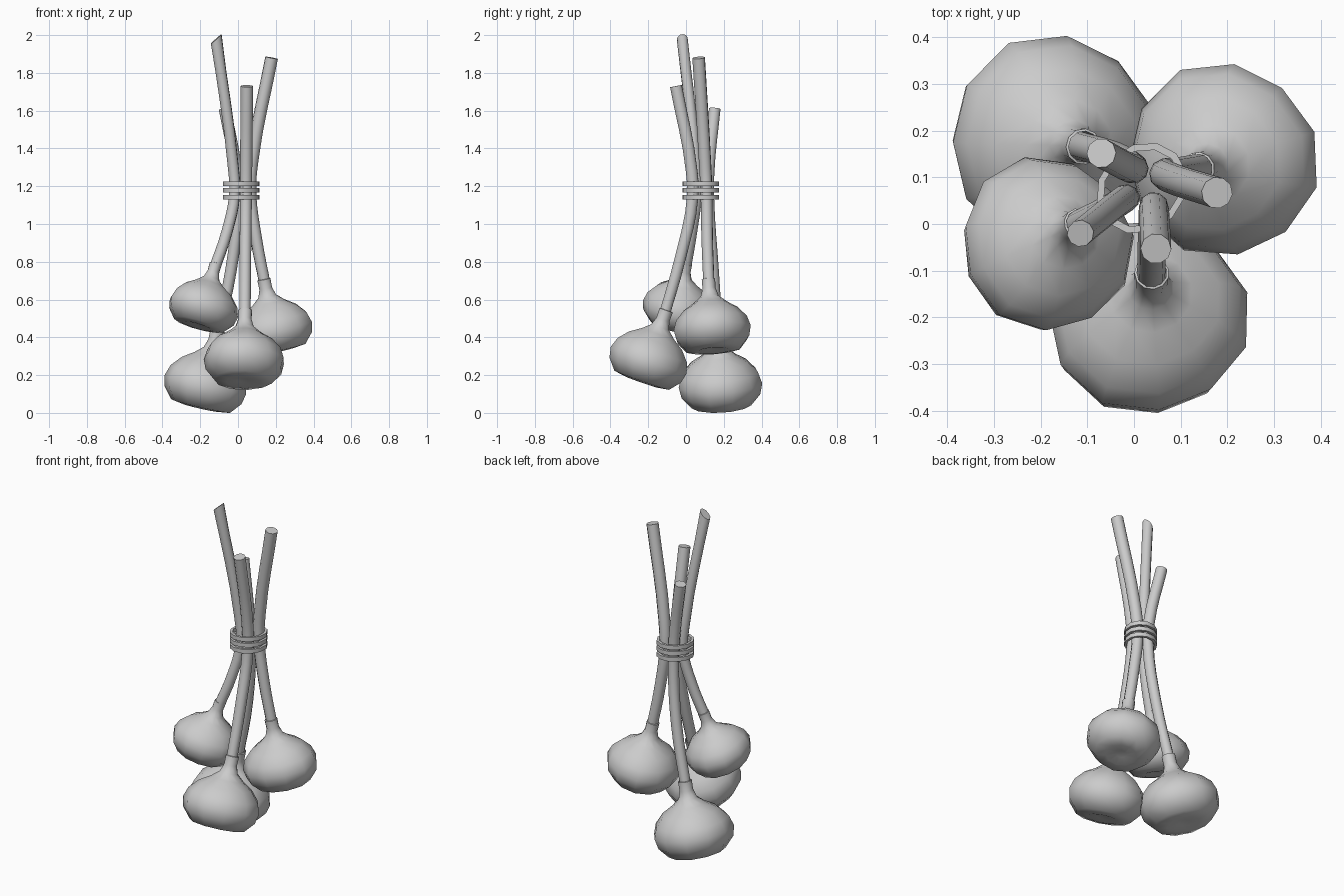
import bpy, bmesh, math
from mathutils import Vector

if "Cube" in bpy.data.objects:
    bpy.data.objects.remove(bpy.data.objects["Cube"])

SIDES = 11
# bulb profile (radius, height): open neck, shoulder, belly, dimpled base
PROFILE = [(0.028, 0.22), (0.032, 0.278), (0.037, 0.276), (0.036, 0.225), (0.05, 0.182),
           (0.09, 0.147), (0.15, 0.108), (0.197, 0.055), (0.215, 0.0), (0.203, -0.055),
           (0.155, -0.112), (0.09, -0.122), (0.03, -0.113)]


def finish(obj, angle):
    bpy.ops.object.select_all(action='DESELECT')
    obj.select_set(True)
    bpy.context.view_layer.objects.active = obj
    bpy.ops.object.shade_smooth_by_angle(angle=math.radians(angle))


def lathe(name, profile, sides, loc, axis=(0, 0, 1), scale=1.0, closed=False, spin=0.0, lobe=0.0):
    bm = bmesh.new()
    rings = []
    for r, h in profile:
        ring = []
        for i in range(sides):
            a = 2 * math.pi * i / sides + spin
            k = r * (1 + lobe * math.cos(3 * a + spin) * min(1, r / 0.15) ** 2)
            ring.append(bm.verts.new((k * math.cos(a), k * math.sin(a), h)))
        rings.append(ring)
    pairs = list(zip(rings, rings[1:]))
    if closed:
        pairs.append((rings[-1], rings[0]))
    for a, b in pairs:
        for i in range(sides):
            j = (i + 1) % sides
            bm.faces.new((a[i], a[j], b[j], b[i]))
    if not closed:
        bm.faces.new(rings[-1])
    bmesh.ops.recalc_face_normals(bm, faces=bm.faces)
    mesh = bpy.data.meshes.new(name)
    bm.to_mesh(mesh)
    bm.free()
    obj = bpy.data.objects.new(name, mesh)
    bpy.context.collection.objects.link(obj)
    obj.location = loc
    obj.scale = (scale,) * 3
    obj.rotation_mode = 'QUATERNION'
    obj.rotation_quaternion = Vector((0, 0, 1)).rotation_difference(Vector(axis))
    finish(obj, 60 if not closed else 40)
    return obj


def stem(name, points, r_low, r_top, slant=0.0):
    cu = bpy.data.curves.new(name, 'CURVE')
    cu.dimensions = '3D'
    cu.resolution_u = 4
    cu.bevel_depth = 1.0
    cu.bevel_resolution = 3
    cu.use_fill_caps = True
    sp = cu.splines.new('BEZIER')
    sp.bezier_points.add(len(points) - 1)
    for i, (bp, p) in enumerate(zip(sp.bezier_points, points)):
        bp.co = p
        bp.handle_left_type = bp.handle_right_type = 'AUTO'
        bp.radius = r_low + (r_top - r_low) * i / (len(points) - 1)
    obj = bpy.data.objects.new(name, cu)
    bpy.context.collection.objects.link(obj)
    bpy.ops.object.select_all(action='DESELECT')
    obj.select_set(True)
    bpy.context.view_layer.objects.active = obj
    bpy.ops.object.convert(target='MESH')
    obj = bpy.context.view_layer.objects.active
    # slanted cut at the top end
    top = Vector(points[-1])
    for v in obj.data.vertices:
        if (v.co - top).length < 0.04:
            v.co.z += slant * (v.co.x - top.x)
    finish(obj, 50)


# name, bulb centre, axis, scale, spin, top radius, cut slant, stem path upward
BULBS = [
    ("left", (-0.185, -0.042, 0.56), (0.29, 0.19, 1), 0.88, 0.1, 0.029, 0.75,
     [(-0.058, 0.03, 0.96), (-0.018, 0.055, 1.16), (-0.027, 0.05, 1.32), (-0.115, -0.02, 1.98)]),
    ("right", (0.19, 0.137, 0.445), (-0.2, -0.07, 1), 0.97, 0.3, 0.034, 0,
     [(0.095, 0.112, 0.93), (0.065, 0.108, 1.17), (0.076, 0.1, 1.34), (0.178, 0.067, 1.88)]),
    ("front", (0.03, -0.197, 0.28), (0.03, 0.35, 1), 1.01, 0.25, 0.033, 0,
     [(0.039, -0.03, 0.82), (0.042, 0.035, 1.14), (0.043, 0.03, 1.28), (0.047, -0.053, 1.73)]),
    ("back", (-0.173, 0.18, 0.152), (0.23, -0.05, 1), 1.05, 0.3, 0.032, 0,
     [(-0.038, 0.145, 0.75), (0.0, 0.12, 1.12), (-0.008, 0.12, 1.27), (-0.07, 0.152, 1.61)]),
]
for name, c, axis, s, spin, r_top, slant, path in BULBS:
    lathe(name + "_bulb", PROFILE, SIDES, c, axis, s, spin=spin, lobe=0.025)
    base = Vector(c) + Vector(axis).normalized() * 0.225 * s
    stem(name + "_stem", [base] + path, 0.03, r_top, slant)

# three flat binding bands, slightly oval along the diagonal
BAND = [(0.078, -0.012), (0.092, -0.012), (0.092, 0.012), (0.078, 0.012)]
for i, z in enumerate((1.141, 1.178, 1.213)):
    band = lathe(f"binding_band_{i + 1}", BAND, 12, (0.017, 0.077, z), closed=True)
    band.scale = (1.14, 0.99, 1)
    band.rotation_mode = 'XYZ'
    band.rotation_euler = (0, 0, math.pi / 4)
